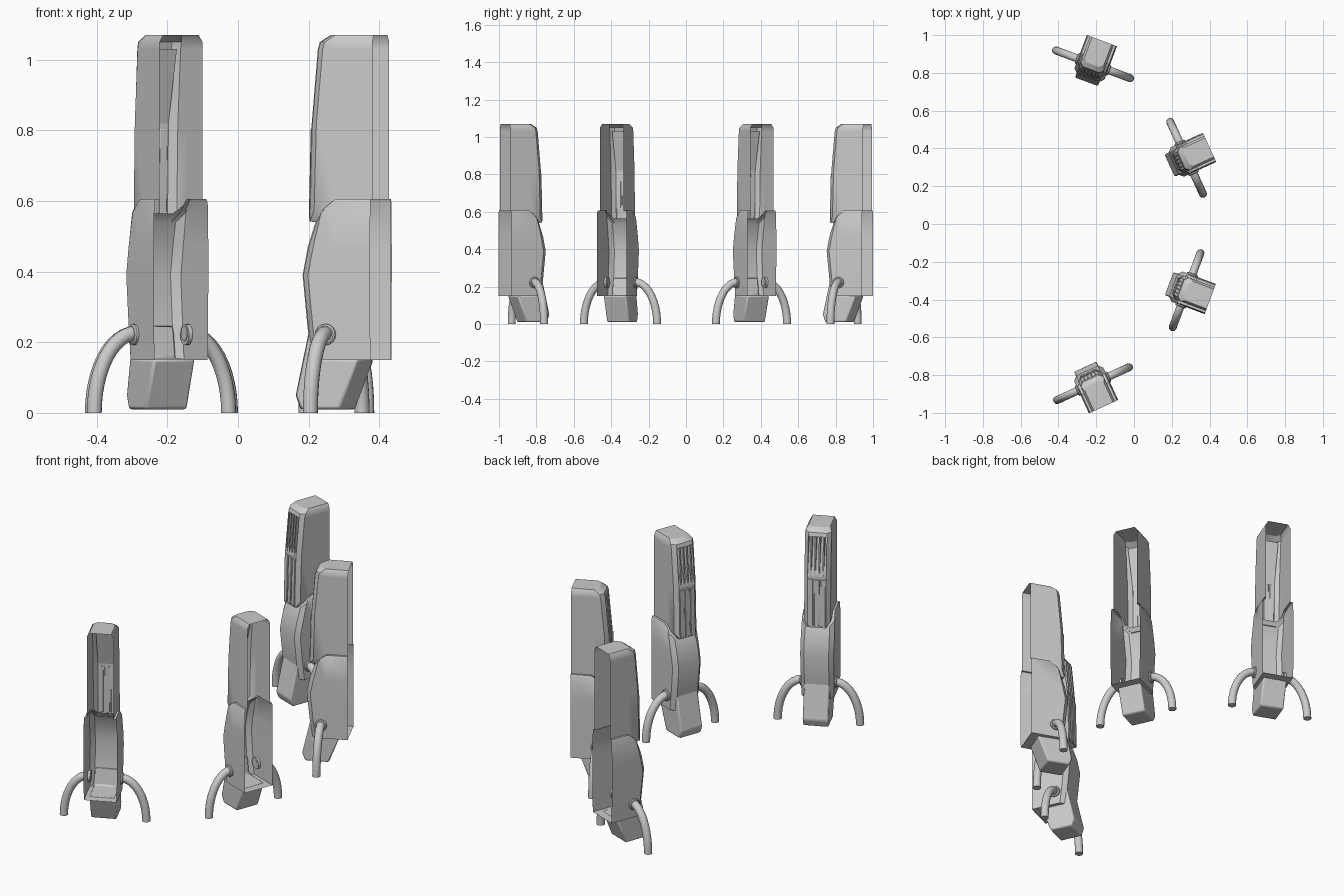
import bpy, bmesh, math
from mathutils import Vector

if "Cube" in bpy.data.objects:
    bpy.data.objects.remove(bpy.data.objects["Cube"])

# local frame of one pillar: x = outward (open side), y = sideways, z = up
OUT = 0.134


def make_mesh(name, verts, faces):
    bm = bmesh.new()
    vs = [bm.verts.new(v) for v in verts]
    for f in faces:
        bm.faces.new([vs[i] for i in f])
    bmesh.ops.recalc_face_normals(bm, faces=bm.faces)
    me = bpy.data.meshes.new(name)
    bm.to_mesh(me)
    bm.free()
    return me


def shell(name, levels, bevel, cap, skip=()):
    """Loft of U-shaped sections (z outer, z inner, inner x, half width)."""
    verts, faces = [], []
    for zo, zi, ub, w in levels:
        zm = (zo + zi) / 2 if zo != zi else zi
        half = [(OUT, w, zo), (max(ub + 0.055, 0.02), w, zo),
                (ub + bevel, w, zm), (ub, w - bevel, zi)]
        verts += [(x, -y, z) for x, y, z in half]
        verts += [(x, y, z) for x, y, z in reversed(half)]
    for k in range(len(levels) - 1):
        for i in range(7):
            if (k, i) not in skip:
                a = k * 8 + i
                faces.append((a, a + 1, a + 9, a + 8))
    s = cap * 8
    faces.append(tuple(range(s, s + 8)))
    return make_mesh(name, verts, faces)


def prism(name, profile, y0, y1):
    n = len(profile)
    verts = [(x, y, z) for y in (y0, y1) for x, z in profile]
    faces = [tuple(range(n)), tuple(range(n, 2 * n))]
    faces += [(i, (i + 1) % n, (i + 1) % n + n, i + n) for i in range(n)]
    return make_mesh(name, verts, faces)


def tube(name, path, radii, sides=16):
    """Round tube along a path in the y-z plane."""
    verts, faces = [], []
    for k, (y, z) in enumerate(path):
        a, b = path[max(k - 1, 0)], path[min(k + 1, len(path) - 1)]
        t = Vector((0, b[0] - a[0], b[1] - a[1])).normalized()
        if k == len(path) - 1:
            t = Vector((0, 0, -1)) if len(path) > 4 else t
        side = Vector((1, 0, 0))
        up = t.cross(side)
        for j in range(sides):
            q = 2 * math.pi * j / sides
            verts.append(Vector((0, y, z)) + radii[k] * (math.cos(q) * side + math.sin(q) * up))
    for k in range(len(path) - 1):
        for j in range(sides):
            a, b = k * sides + j, k * sides + (j + 1) % sides
            faces.append((a, b, b + sides, a + sides))
    n = len(verts)
    faces += [tuple(range(sides)), tuple(range(n - sides, n))]
    return make_mesh(name, verts, faces)


parts = []  # (name, mesh, bevel width)

# lower casing
parts.append(("lower_casing", shell("lower_casing", [
    (0.15, 0.15, -0.05, 0.083), (0.25, 0.25, -0.062, 0.084),
    (0.39, 0.39, -0.076, 0.085), (0.47, 0.47, -0.06, 0.085),
    (0.595, 0.54, -0.037, 0.083), (0.606, 0.555, -0.028, 0.078),
    (0.606, 0.565, -0.02, 0.066)], 0.022, 0), 0))

# upper casing, with an opening for the louvre
hw, bev = 0.067, 0.02
parts.append(("upper_casing", shell("upper_casing", [
    (0.605, 0.54, -0.03, hw), (0.605, 0.542, -0.062, hw), (0.82, 0.82, -0.055, hw),
    (1.03, 1.03, -0.036, hw), (1.05, 1.05, -0.03, hw), (1.07, 1.07, -0.002, hw - 0.012)],
    bev, 5, skip={(2, 3)}), 0))

# louvre recess and its fins
h = hw - bev
parts.append(("louvre_recess", make_mesh("louvre_recess", [
    (-0.055, -h, 0.82), (-0.036, -h, 1.03), (0.002, -h, 1.03),
    (-0.055, h, 0.82), (-0.036, h, 1.03), (0.002, h, 1.03)],
    [(0, 1, 2), (3, 4, 5), (0, 2, 5, 3), (1, 2, 5, 4)]), 0))
for i in range(4):
    y = (i - 1.5) * 0.021
    parts.append(("louvre_fin", prism("louvre_fin", [
        (-0.057, 0.82), (-0.039, 1.03), (0.0, 1.03)], y - 0.0035, y + 0.0035), 0))

# raised panel strips below the louvre
for y in (-0.032, 0, 0.032):
    parts.append(("panel_strip", prism("panel_strip", [
        (-0.066, 0.55), (-0.06, 0.805), (-0.054, 0.805), (-0.06, 0.55)],
        y - 0.0125, y + 0.0125), 0.002))

# slanted foot
parts.append(("foot", prism("foot", [
    (-0.055, 0.25), (-0.1, 0.05), (-0.085, 0.01), (0.035, 0.01),
    (0.09, 0.152), (-0.04, 0.155)], -0.065, 0.065), 0.008))

# curved legs and wall collars
for s in (-1, 1):
    path = [(s * 0.07, 0.225)]
    for i in range(13):
        q = math.pi / 2 * i / 12
        path.append((s * (0.08 + 0.129 * math.sin(q)), 0.225 * math.cos(q)))
    parts.append(("leg", tube("leg", path, [0.021] * len(path)), 0))
    parts.append(("leg_collar", tube("leg_collar", [
        (s * 0.072, 0.222), (s * 0.09, 0.222), (s * 0.094, 0.222)],
        [0.03, 0.03, 0.025]), 0))

# smooth shading with sharp edges kept
for name, me, _ in parts:
    me.shade_smooth()
    me.set_sharp_from_angle(angle=math.radians(32))

# four pillars on an arc
R, CX = 0.915, -0.567
for n, deg in enumerate((67.5, 22.5, -22.5, -67.5)):
    a = math.radians(deg)
    for name, me, width in parts:
        ob = bpy.data.objects.new(f"{name}_{n + 1}", me)
        bpy.context.collection.objects.link(ob)
        ob.location = (CX + R * math.cos(a), R * math.sin(a), 0)
        ob.rotation_euler.z = a + math.radians(2)
        if width:
            m = ob.modifiers.new("soft_edges", 'BEVEL')
            m.width, m.segments = width, 2
            m.limit_method = 'ANGLE'
